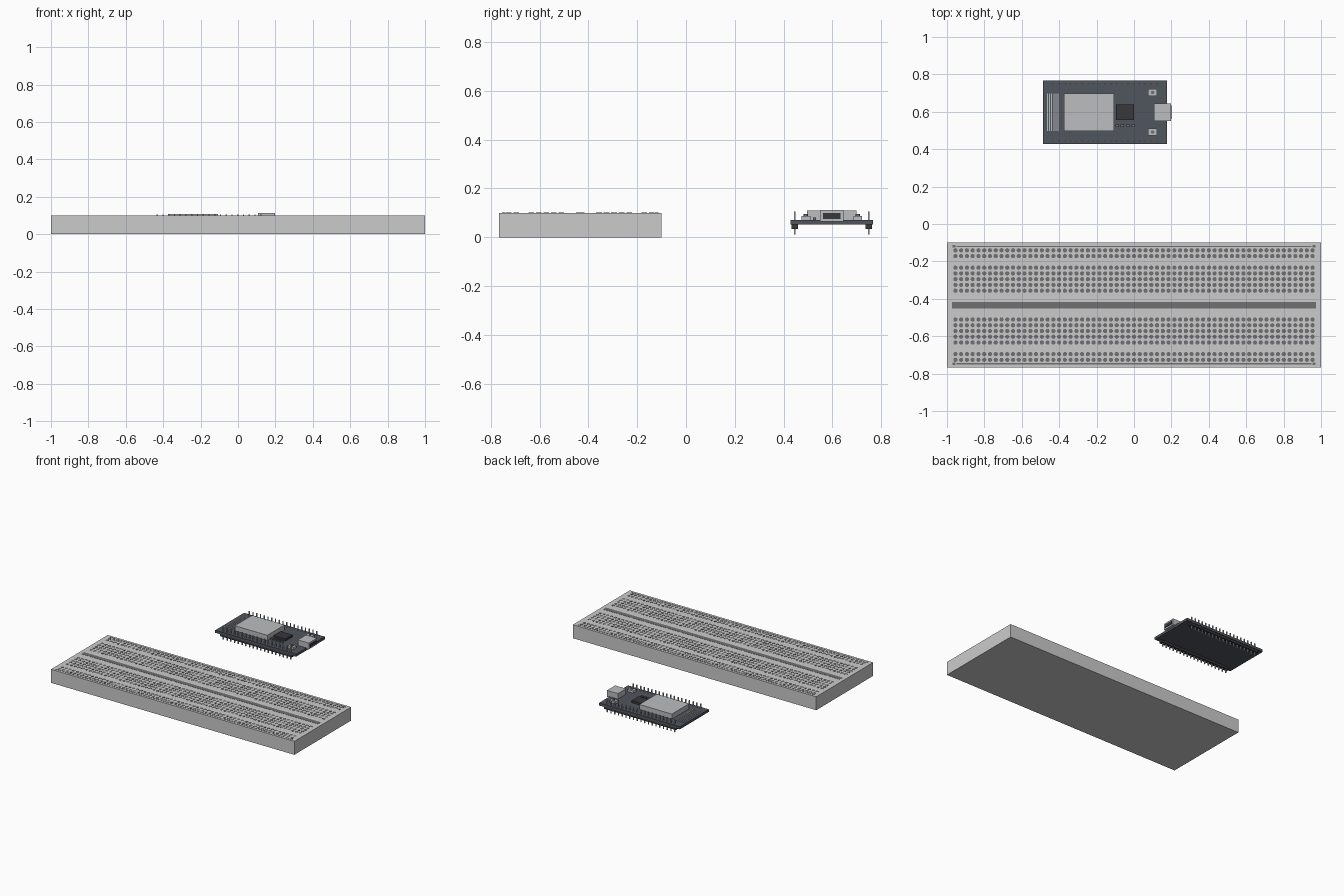
import bpy, bmesh
from mathutils import Matrix, Vector

if "Cube" in bpy.data.objects:
    bpy.data.objects.remove(bpy.data.objects["Cube"])


def material(name, rgb):
    m = bpy.data.materials.new(name)
    m.diffuse_color = (*rgb, 1)
    m.use_nodes = True
    m.node_tree.nodes["Principled BSDF"].inputs["Base Color"].default_value = m.diffuse_color
    return m


DARK = material("dark_grey", (0.16, 0.16, 0.17))
PCB = material("board_dark", (0.08, 0.09, 0.11))
BLACK = material("black_plastic", (0.04, 0.04, 0.045))
METAL = material("metal", (0.5, 0.51, 0.53))


def finish(bm, name, mat=None):
    me = bpy.data.meshes.new(name)
    bm.to_mesh(me)
    bm.free()
    ob = bpy.data.objects.new(name, me)
    bpy.context.collection.objects.link(ob)
    if mat:
        me.materials.append(mat)
    return ob


def boxes(name, items, mat=None):
    """One object from boxes given as (x0, x1, y0, y1, z0, z1)."""
    bm = bmesh.new()
    for x0, x1, y0, y1, z0, z1 in items:
        m = Matrix.Translation(((x0 + x1) / 2, (y0 + y1) / 2, (z0 + z1) / 2))
        m = m @ Matrix.Diagonal((x1 - x0, y1 - y0, z1 - z0, 1))
        bmesh.ops.create_cube(bm, size=1, matrix=m)
    return finish(bm, name, mat)


def discs(name, points, radius, depth, sides, mat=None):
    """One object from upright cylinders centred on the points."""
    bm = bmesh.new()
    for p in points:
        bmesh.ops.create_cone(bm, cap_ends=True, segments=sides, radius1=radius,
                              radius2=radius, depth=depth,
                              matrix=Matrix.Translation(Vector(p)))
    return finish(bm, name, mat)


def around(x, y, w, d, z0, z1):
    return (x - w / 2, x + w / 2, y - d / 2, y + d / 2, z0, z1)


PITCH = 0.0308
SIDES = (-1, 1)

# Breadboard body, centre channel and contact holes
BY, BT = -0.4335, 0.1
boxes("breadboard_body", [(-1, 1, -0.767, -0.1, 0, BT)])
boxes("centre_channel", [around(0, BY, 1.945, 0.034, BT - 0.004, BT + 0.001)], DARK)

rows = [0.077 + i * PITCH for i in range(5)] + [0.262, 0.262 + PITCH]
cols = [(i - 31) * PITCH for i in range(63)]
discs("contact_holes",
      [(x, BY + s * r, BT - 0.001) for s in SIDES for r in rows for x in cols],
      0.0115, 0.004, 10, DARK)

# Rail lines and the small marks at their ends
boxes("rail_lines", [around(0, BY + s * 0.314, 1.9, 0.006, BT - 0.002, BT + 0.001)
                     for s in SIDES], DARK)
boxes("rail_end_marks", [around(e * 0.962, BY + s * 0.314, 0.016, 0.014, BT - 0.002, BT + 0.001)
                         for s in SIDES for e in SIDES], DARK)

# Controller circuit board
CX, CY, PT = -0.155, 0.5975, 0.071
boxes("circuit_board", [around(CX, CY, 0.664, 0.339, 0.052, PT)], PCB)

# Pin headers under both long edges, pins running through the board
boxes("pin_headers", [around(CX, CY + s * 0.152, 0.59, 0.026, 0.035, 0.052)
                      for s in SIDES], BLACK)
boxes("header_pins", [around(CX + (i - 9) * PITCH, CY + s * 0.152, 0.007, 0.007, 0.011, 0.105)
                      for s in SIDES for i in range(19)], METAL)

# Radio module shield and antenna traces
boxes("module_shield", [around(-0.24, CY, 0.267, 0.203, PT, 0.109)], METAL)
boxes("antenna_traces", [around(-0.463 + i * 0.0115, CY, 0.005, 0.203, PT, PT + 0.003)
                         for i in range(6)], METAL)

# Interface chip and small surface parts
boxes("interface_chip", [around(-0.048, CY, 0.096, 0.083, PT, 0.087)], BLACK)
boxes("surface_parts", [around(-0.09 + i * 0.028, 0.526, 0.018, 0.013, PT, 0.081)
                        for i in range(4)], DARK)

# Push buttons
for label, s in (("front", -1), ("back", 1)):
    y = CY + s * 0.106
    boxes(f"{label}_button_base", [around(0.1, y, 0.048, 0.036, PT, 0.088)], METAL)
    discs(f"{label}_button_cap", [(0.1, y, 0.091)], 0.009, 0.008, 12, DARK)

# Cable socket with a dark opening
boxes("cable_socket", [(0.107, 0.197, CY - 0.048, CY + 0.048, 0.065, 0.112)], METAL)
boxes("socket_opening", [(0.17, 0.201, CY - 0.036, CY + 0.036, 0.076, 0.1)], BLACK)
